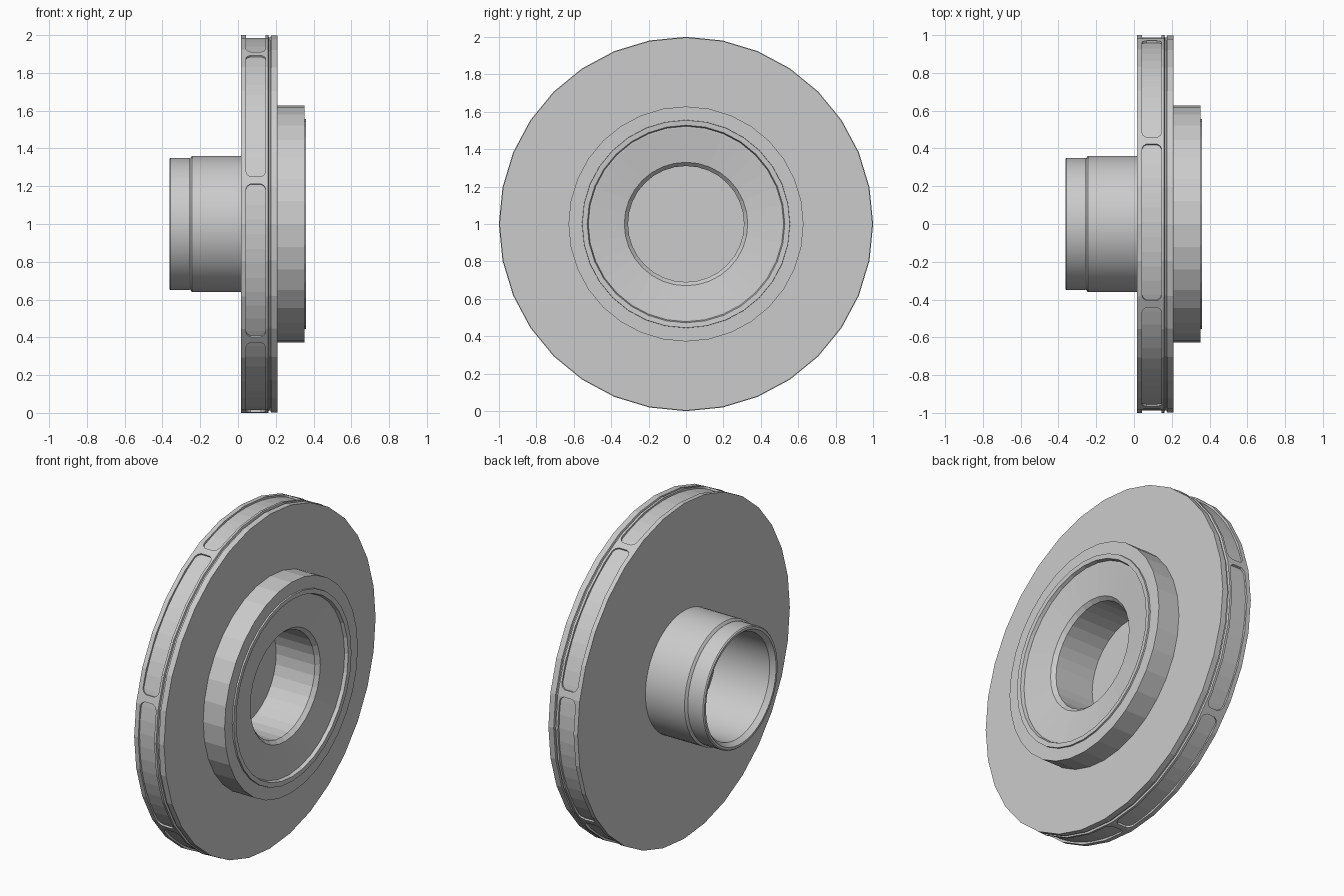
import bpy, bmesh
from math import sin, cos, pi, radians

if "Cube" in bpy.data.objects:
    bpy.data.objects.remove(bpy.data.objects["Cube"])


def make_object(name, bm):
    mesh = bpy.data.meshes.new(name)
    bm.to_mesh(mesh)
    bm.free()
    obj = bpy.data.objects.new(name, mesh)
    bpy.context.collection.objects.link(obj)
    return obj


def revolve(name, profile, sides, closed=False):
    """Spin (x, radius) points around the horizontal axle at z = 1."""
    bm = bmesh.new()
    rings = []
    for x, r in profile:
        rings.append([bm.verts.new((x, r * cos(2 * pi * j / sides), 1 + r * sin(2 * pi * j / sides)))
                      for j in range(sides)])
    pairs = list(zip(rings, rings[1:]))
    if closed:
        pairs.append((rings[-1], rings[0]))
    for a, b in pairs:
        for j in range(sides):
            k = (j + 1) % sides
            bm.faces.new((a[j], b[j], b[k], a[k]))
    bmesh.ops.remove_doubles(bm, verts=bm.verts, dist=1e-5)
    return make_object(name, bm)


# Main disc with a fine groove in its rim
disc = revolve("disc", [
    (0.21, 0.61), (0.21, 0.997), (0.175, 0.997), (0.172, 0.988), (0.163, 0.988),
    (0.16, 1.0), (0.015, 1.0), (0.015, 0.345)], 32, closed=True)

# Long shallow rim pockets separated by narrow ribs
bm = bmesh.new()
count = 7
pitch = 2 * pi / count
for i in range(count):
    start = radians(180 + 38) + i * pitch + 0.02
    span = pitch - 0.04
    sections = []
    stations = [(0, .028), (.012, .045), (.03, .0525)]
    stations += [(.03 + (span - .06) * n / 10, .0525) for n in range(1, 10)]
    stations += [(span - .03, .0525), (span - .012, .045), (span, .028)]
    for t, w in stations:
        a = start + t
        sections.append([bm.verts.new((x, r * cos(a), 1 + r * sin(a)))
                         for x, r in ((.094 - w, .986), (.094 + w, .986),
                                      (.094 + w, 1.03), (.094 - w, 1.03))])
    for s, e in zip(sections, sections[1:]):
        for j in range(4):
            k = (j + 1) % 4
            bm.faces.new((s[j], s[k], e[k], e[j]))
    bm.faces.new(sections[0][::-1])
    bm.faces.new(sections[-1])
bmesh.ops.recalc_face_normals(bm, faces=bm.faces)
cutter = make_object("pocket_cutter", bm)
mod = disc.modifiers.new("rim_pockets", 'BOOLEAN')
mod.operation = 'DIFFERENCE'
mod.solver = 'EXACT'
mod.object = cutter
bpy.context.view_layer.objects.active = disc
bpy.ops.object.modifier_apply(modifier=mod.name)
bpy.data.objects.remove(cutter)

# Left hub: stepped sleeve with a blind bore
hub = revolve("hub_sleeve", [
    (0.016, 0.361), (-0.243, 0.361), (-0.249, 0.354), (-0.254, 0.346), (-0.26, 0.35),
    (-0.357, 0.35), (-0.363, 0.344), (-0.363, 0.33), (-0.335, 0.31), (0.02, 0.31), (0.02, 0.0)], 64)

# Right boss: raised ring, dished face and blind bore
boss = revolve("boss", [
    (0.035, 0.0), (0.035, 0.31), (0.17, 0.31), (0.29, 0.31), (0.312, 0.33), (0.338, 0.515),
    (0.338, 0.522), (0.358, 0.528), (0.36, 0.555), (0.351, 0.556), (0.351, 0.628), (0.209, 0.628)], 32)

# Only the fine-sided sleeve is smooth
bpy.ops.object.select_all(action='DESELECT')
hub.select_set(True)
bpy.context.view_layer.objects.active = hub
bpy.ops.object.shade_smooth_by_angle(angle=radians(20))
